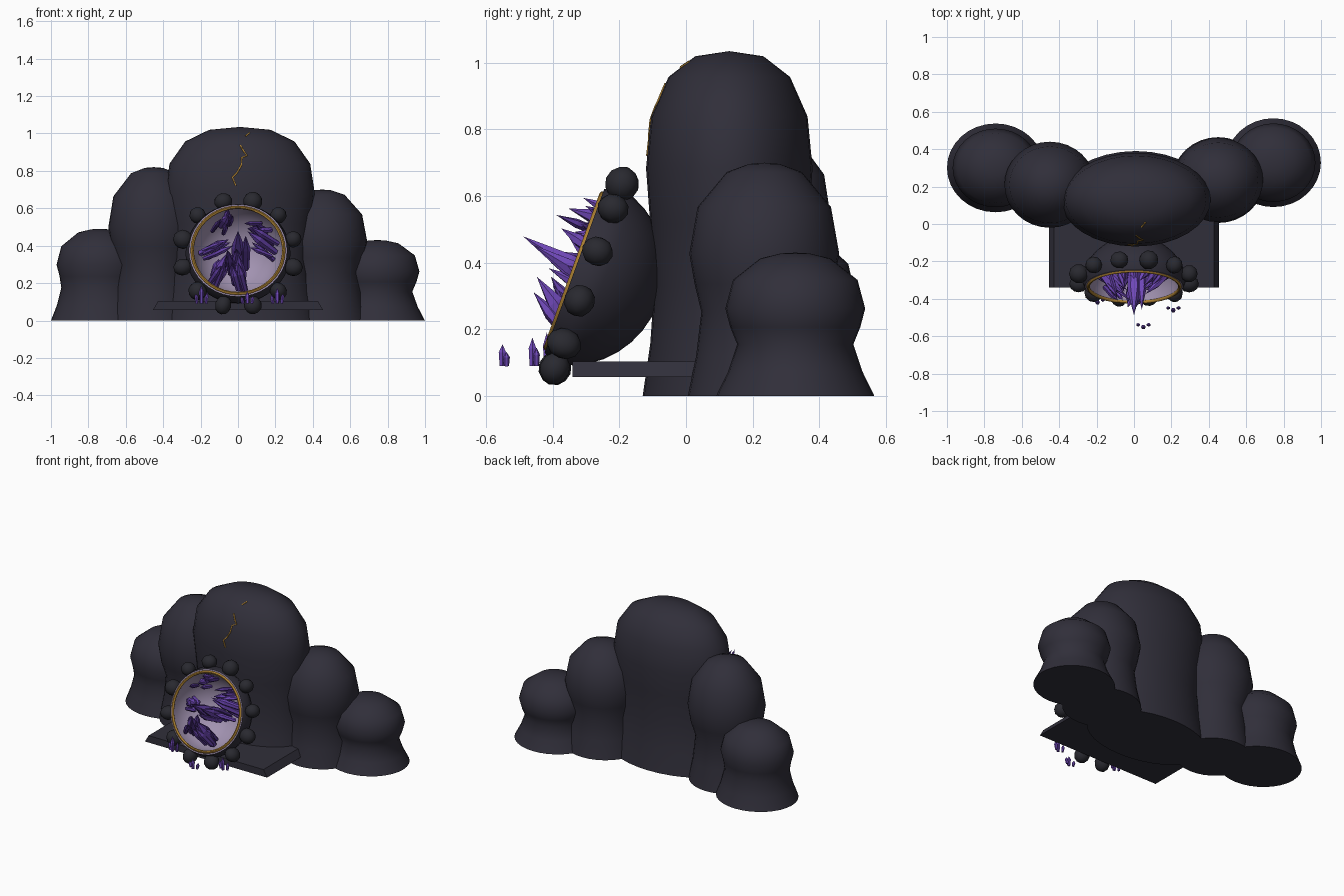
import bpy, bmesh, math, random
from mathutils import Matrix, Vector

random.seed(4)
if "Cube" in bpy.data.objects:
    bpy.data.objects.remove(bpy.data.objects["Cube"])


def material(name, rgb):
    m = bpy.data.materials.new(name)
    m.use_nodes = True
    m.diffuse_color = (*rgb, 1)
    bsdf = next(n for n in m.node_tree.nodes if n.type == "BSDF_PRINCIPLED")
    bsdf.inputs["Base Color"].default_value = (*rgb, 1)
    return m


ROCK = material("dark slate", (0.030, 0.028, 0.042))
STONE = material("charcoal stone", (0.022, 0.022, 0.029))
GOLD = material("old gold", (0.40, 0.21, 0.03))
LINING = material("pale lavender", (0.36, 0.29, 0.44))
PURPLE = material("amethyst", (0.16, 0.065, 0.48))
VIOLET = material("deep violet", (0.10, 0.04, 0.31))


def finish(bm, name, mats, matrix=None, smooth=True):
    bmesh.ops.recalc_face_normals(bm, faces=bm.faces)
    mesh = bpy.data.meshes.new(name)
    bm.to_mesh(mesh)
    bm.free()
    for m in mats:
        mesh.materials.append(m)
    if smooth:
        mesh.shade_smooth()
        mesh.set_sharp_from_angle(angle=math.radians(45))
    obj = bpy.data.objects.new(name, mesh)
    bpy.context.collection.objects.link(obj)
    if matrix:
        obj.matrix_world = matrix
    return obj


def lathe(bm, profile, sides, matrix=Matrix(), mat=lambda i: 0):
    """Revolve (radius, height) points; a zero radius closes to a point."""
    rings = []
    for r, z in profile:
        n = sides if r > 0 else 1
        rings.append([bm.verts.new(matrix @ Vector(
            (r * math.cos(math.tau * k / sides), r * math.sin(math.tau * k / sides), z)))
            for k in range(n)])
    for i, (a, b) in enumerate(zip(rings, rings[1:])):
        for k in range(sides):
            j = (k + 1) % sides
            quad = [a[k % len(a)], a[j % len(a)], b[j % len(b)], b[k % len(b)]]
            face = bm.faces.new(list(dict.fromkeys(quad)))
            face.material_index = mat(i)


# Rounded boulders forming the back wall
MAIN = [(0, 0), (1.04, 0), (0.95, 0.15), (0.90, 0.32), (0.95, 0.5), (1, 0.66),
        (0.94, 0.81), (0.73, 0.925), (0.41, 0.985), (0, 1)]


def side_profile(base, waist):
    return [(0, 0), (base, 0), ((base + waist) / 2 - 0.02, 0.17), (waist, 0.36), (0.93, 0.48),
            (1, 0.61), (0.89, 0.81), (0.5, 0.96), (0.2, 0.995), (0, 1)]


def boulder(name, x, y, rx, ry, h, profile):
    bm = bmesh.new()
    lathe(bm, profile, 32, Matrix.Diagonal((rx, ry, h, 1)))
    finish(bm, name, [ROCK], Matrix.Translation((x, y, 0)))


CX, CY, CRX, CRY, CH = 0.01, 0.13, 0.40, 0.25, 1.035
boulder("main_boulder", CX, CY, CRX, CRY, CH, MAIN)
boulder("right_inner_boulder", -0.45, 0.21, 0.243, 0.23, 0.82, side_profile(0.97, 0.80))
boulder("left_inner_boulder", 0.45, 0.235, 0.24, 0.225, 0.70, side_profile(1.02, 0.84))
boulder("right_outer_boulder", -0.74, 0.30, 0.23, 0.21, 0.49, side_profile(1.13, 0.89))
boulder("left_outer_boulder", 0.745, 0.328, 0.225, 0.21, 0.43, side_profile(1.13, 0.83))

# Stone ledge with bevelled sides
bm = bmesh.new()
bmesh.ops.create_cube(bm, size=1, matrix=Matrix.Translation((0, -0.10, 0.08))
                      @ Matrix.Diagonal((0.91, 0.48, 0.047, 1)))
for v in bm.verts:
    if v.co.z > 0.08:
        v.co.x *= 0.94
finish(bm, "ledge", [ROCK], smooth=False)

# Tilted geode bowl: rock shell outside, pale lining inside
FRAME = Matrix.Translation((0, -0.335, 0.375)) @ Matrix.Rotation(math.radians(70), 4, "X")
STEPS = 9
outer = [(0.285 * math.sin(math.pi / 2 * i / STEPS), -0.27 * math.cos(math.pi / 2 * i / STEPS))
         for i in range(STEPS)]
inner = [(0.242 * math.cos(math.pi / 2 * i / STEPS), -0.24 * math.sin(math.pi / 2 * i / STEPS))
         for i in range(STEPS)]
bm = bmesh.new()
lathe(bm, outer + [(0.262, 0)] + inner + [(0, -0.24)], 40,
      mat=lambda i: 0 if i < STEPS else 1)
finish(bm, "geode_bowl", [ROCK, LINING], FRAME)

# Gold band around the opening
bm = bmesh.new()
lathe(bm, [(0.245 + 0.009 * math.cos(math.tau * i / 8), 0.009 * math.sin(math.tau * i / 8))
           for i in range(9)], 40)
bmesh.ops.remove_doubles(bm, verts=bm.verts, dist=0.0001)
finish(bm, "gold_band", [GOLD], FRAME)

# Ring of stones around the bowl
for k in range(12):
    a = math.radians(15 + 30 * k)
    bm = bmesh.new()
    bmesh.ops.create_icosphere(bm, subdivisions=2, radius=0.047)
    scale = [random.uniform(0.92, 1.15) for _ in range(3)]
    finish(bm, f"rim_stone_{k + 1}", [STONE], FRAME
           @ Matrix.Translation((0.305 * math.cos(a), 0.305 * math.sin(a), -0.045))
           @ Matrix.Rotation(a, 4, "Z") @ Matrix.Diagonal((*scale, 1)))


# Six-sided pointed crystals
def crystal(bm, base, tip, r, mat):
    d = tip - base
    place = Matrix.Translation(base) @ d.to_track_quat("Z", "Y").to_matrix().to_4x4()
    h = d.length
    lathe(bm, [(0, 0), (r * 0.75, 0), (r, h * 0.62), (0, h)], 6, place, lambda i: mat)


def jitter(s):
    return Vector([random.uniform(-s, s) for _ in range(3)])


CLUSTERS = {
    "center": ((0, -0.04, -0.23), (0, 0.045, 0.18), 0.036),
    "left": ((0.20, 0.03, -0.11), (0.05, 0.09, 0.05), 0.024),
    "upper_left": ((0.15, 0.14, -0.10), (0.05, 0.11, 0.04), 0.020),
    "right": ((-0.20, 0.02, -0.10), (-0.05, 0.04, 0.06), 0.024),
    "lower": ((0.03, -0.20, -0.11), (0.0, -0.055, 0.10), 0.027),
    "lower_right": ((-0.14, -0.16, -0.10), (-0.06, -0.04, 0.06), 0.026),
    "upper": ((-0.09, 0.18, -0.11), (-0.05, 0.17, 0.08), 0.022),
}
for name, (base, tip, r) in CLUSTERS.items():
    base, tip = Vector(base), Vector(tip)
    bm = bmesh.new()
    crystal(bm, base, tip, r, 0)
    for k in range(5):
        b = base + jitter(0.05)
        if b.length > 0.235:
            b *= 0.235 / b.length
        t = b + (tip - base) * random.uniform(0.55, 0.85) + jitter(0.025)
        crystal(bm, b, t, r * random.uniform(0.6, 0.85), k % 3 == 1)
    finish(bm, name + "_crystals", [PURPLE, VIOLET], FRAME, smooth=False)

# Small crystal sprigs in front
for name, x, y, h in (("right", -0.195, -0.412, 0.10), ("middle", 0.05, -0.545, 0.065),
                      ("left", 0.21, -0.455, 0.085)):
    bm = bmesh.new()
    for dx, dy, s in ((0, -0.006, 1), (-0.024, 0.006, 0.6), (0.024, 0.006, 0.65)):
        foot = Vector((x + dx, y + dy, 0.09))
        crystal(bm, foot, foot + Vector((dx * 0.3, 0, h * s)), 0.013 * (0.4 + 0.6 * s), 0)
    finish(bm, name + "_sprig", [PURPLE], smooth=False)


# Gold crack lying on the main boulder
def on_main(x, z):
    t = z / CH
    for (r0, z0), (r1, z1) in zip(MAIN[1:], MAIN[2:]):
        if z0 <= t <= z1:
            r = r0 + (r1 - r0) * (t - z0) / (z1 - z0)
    return (x, CY - CRY * math.sqrt(max(0, r * r - ((x - CX) / CRX) ** 2)), z)


for n, path in enumerate((((0.04, 0.985), (0.062, 1.003)),
                          ((0.012, 0.937), (0.03, 0.905), (0.048, 0.882), (0.02, 0.87),
                           (0.018, 0.83), (-0.005, 0.79), (-0.03, 0.765), (-0.012, 0.722)))):
    curve = bpy.data.curves.new("gold_crack", "CURVE")
    curve.dimensions = "3D"
    curve.bevel_depth = 0.005
    curve.bevel_resolution = 0
    curve.use_fill_caps = True
    spline = curve.splines.new("POLY")
    spline.points.add(len(path) - 1)
    for p, (x, z) in zip(spline.points, path):
        p.co = (*on_main(x, z), 1)
    curve.materials.append(GOLD)
    bpy.context.collection.objects.link(bpy.data.objects.new(f"gold_crack_{n + 1}", curve))
